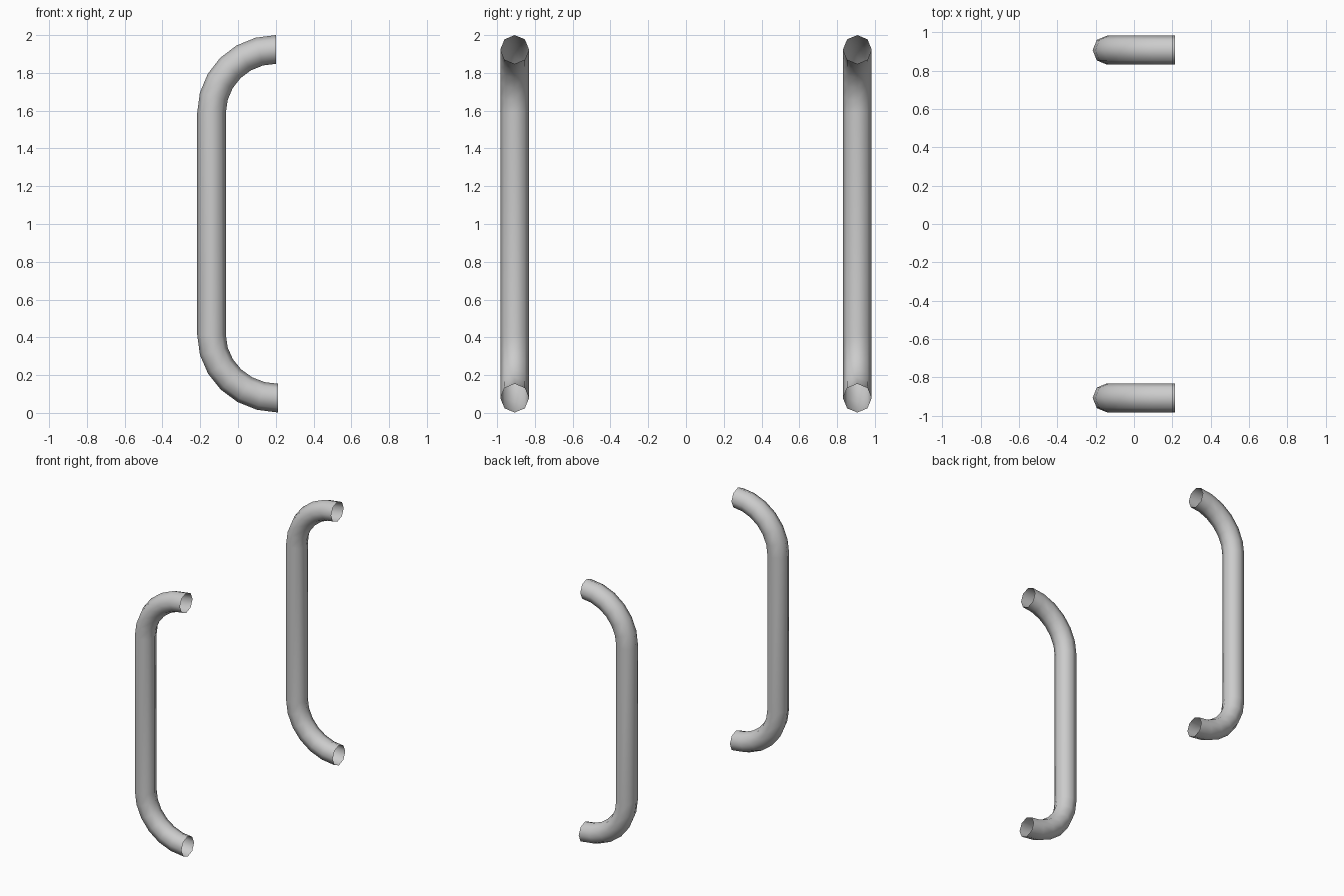
import bpy, bmesh
from math import sin, cos, pi
from mathutils import Vector

cube = bpy.data.objects.get("Cube")
if cube:
    bpy.data.objects.remove(cube)

SIDES, STEPS = 8, 6
TUBE, BAR_X = 0.076, -0.14

metal = bpy.data.materials.new("light grey metal")
metal.use_nodes = True
grey = (0.6, 0.6, 0.6, 1)
metal.diffuse_color = grey
metal.node_tree.nodes["Principled BSDF"].inputs["Base Color"].default_value = grey


def bend(end_x, end_z, direction):
    """Quarter bend from the open end to the upright: (centre, outward normal) pairs."""
    rx = end_x - BAR_X
    rz = 0.335
    pairs = []
    for i in range(STEPS + 1):
        a = pi / 2 * i / STEPS
        normal = Vector((-sin(a), 0, direction * cos(a)))
        centre = Vector((end_x - rx * sin(a), 0, end_z - direction * rz * (1 - cos(a))))
        pairs.append((centre, normal))
    return pairs


def handle(name, y):
    """Open-ended bent tube swept along two bends and the straight bar between."""
    path = bend(0.2, 2 - TUBE, 1) + bend(0.213, TUBE + 0.002, -1)[::-1]
    bm = bmesh.new()
    rings = []
    for centre, normal in path:
        ring = []
        for k in range(SIDES):
            a = 2 * pi * k / SIDES
            ring.append(bm.verts.new(centre + TUBE * (normal * cos(a) + Vector((0, sin(a), 0)))))
        rings.append(ring)
    for r, s in zip(rings, rings[1:]):
        for k in range(SIDES):
            n = (k + 1) % SIDES
            bm.faces.new((r[k], r[n], s[n], s[k]))
    # Point the faces away from the tube centre
    bm.normal_update()
    face = bm.faces[:][0]
    if face.normal.dot(face.calc_center_median() - path[0][0]) < 0:
        bmesh.ops.reverse_faces(bm, faces=bm.faces[:])
    mesh = bpy.data.meshes.new(name)
    bm.to_mesh(mesh)
    bm.free()
    mesh.materials.append(metal)
    mesh.shade_smooth()
    obj = bpy.data.objects.new(name, mesh)
    obj.location.y = y
    bpy.context.collection.objects.link(obj)


# Front and back grab handles
handle("front_handle", -0.907)
handle("back_handle", 0.907)
